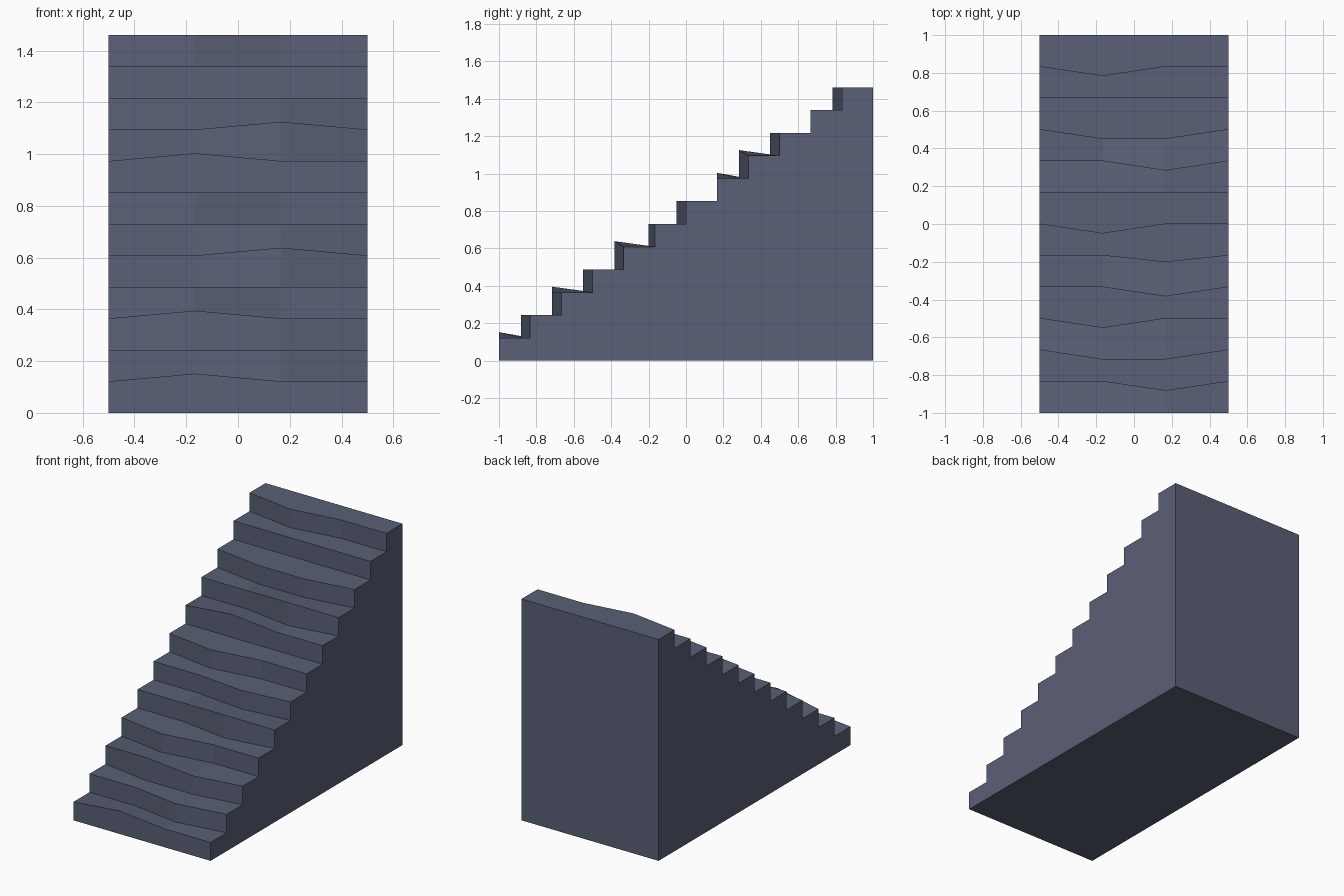
import bpy
import bmesh

if "Cube" in bpy.data.objects:
    bpy.data.objects.remove(bpy.data.objects["Cube"], do_unlink=True)

STEPS = 12
RISE = 1.46 / STEPS
RUN = 2 / STEPS
COLUMNS = [-0.5, -1 / 6, 1 / 6, 0.5]
BULGE, LIP = 0.05, 0.03

# Worn stone: forward bulge of risers and raised lip of treads, by (step, column)
bulges = {(s, 2): BULGE for s in (1, 2, 4, 8, 9)}
bulges.update({(s, 1): BULGE for s in (2, 3, 6, 9, 11)})
bulges[5, 2] = 0.035
lips = {(s, 1): LIP for s in (0, 2, 7)}
lips.update({(s, 2): LIP for s in (4, 8)})


def section(column):
    """Closed side outline of the staircase at one column."""
    points = []
    for s in range(STEPS):
        y = -1 + s * RUN - bulges.get((s, column), 0)
        points.append((y, s * RISE))
        points.append((y, (s + 1) * RISE + lips.get((s, column), 0)))
    return points + [(1, STEPS * RISE), (1, 0)]


# Loft the outlines across the width and cap both sides
bm = bmesh.new()
rings = [[bm.verts.new((x, y, z)) for y, z in section(c)]
         for c, x in enumerate(COLUMNS)]
for a, b in zip(rings, rings[1:]):
    for i in range(len(a)):
        j = (i + 1) % len(a)
        bm.faces.new((a[i], b[i], b[j], a[j]))
bm.faces.new(rings[0])
bm.faces.new(rings[-1][::-1])
bmesh.ops.recalc_face_normals(bm, faces=bm.faces)

mesh = bpy.data.meshes.new("staircase")
bm.to_mesh(mesh)
bm.free()
staircase = bpy.data.objects.new("staircase", mesh)
bpy.context.collection.objects.link(staircase)

# Slate blue stone
stone = bpy.data.materials.new("slate_stone")
stone.use_nodes = True
colour = (0.102, 0.117, 0.181, 1)
stone.diffuse_color = colour
stone.node_tree.nodes["Principled BSDF"].inputs["Base Color"].default_value = colour
mesh.materials.append(stone)
